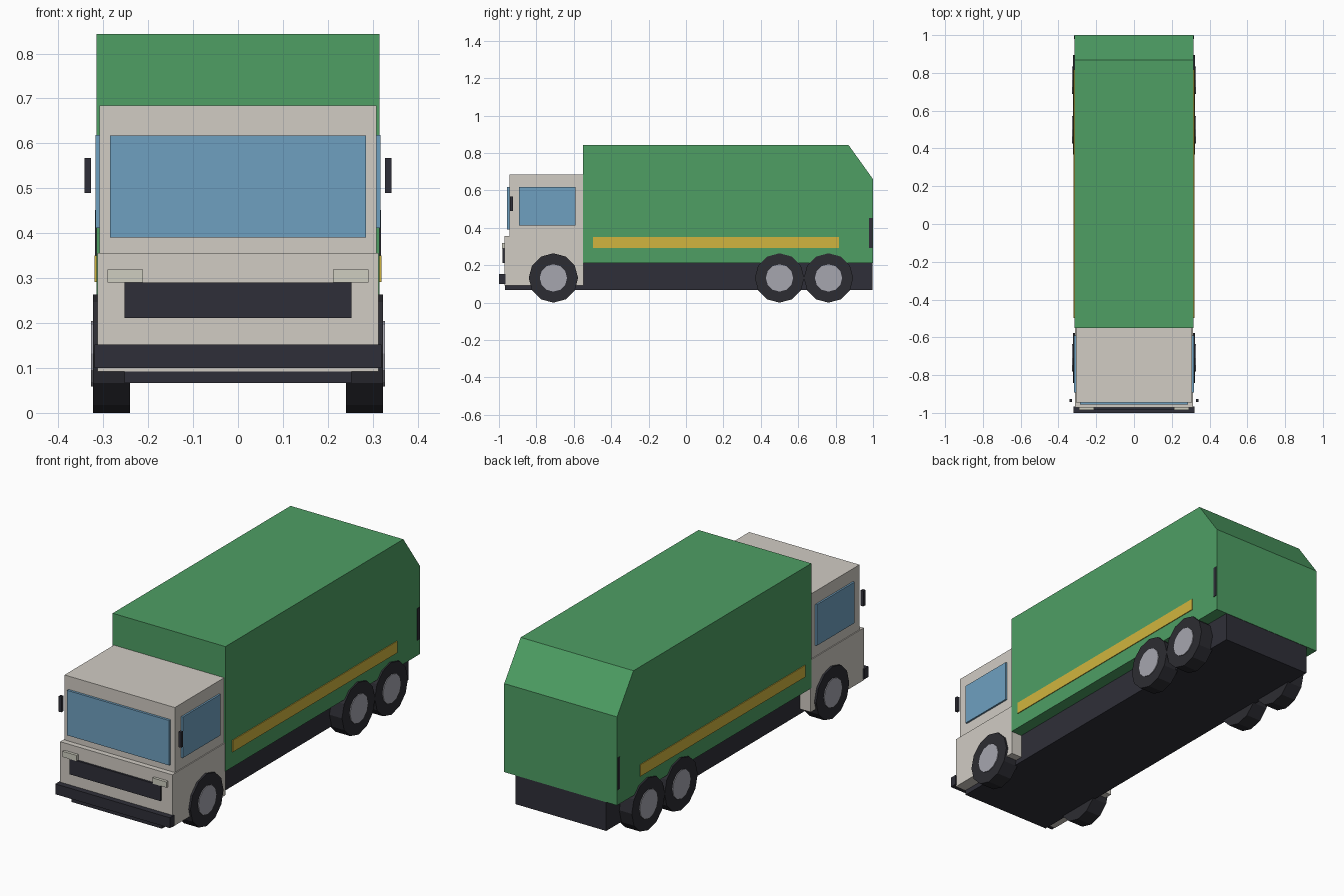
import bpy, bmesh, math

cube = bpy.data.objects.get("Cube")
if cube:
    bpy.data.objects.remove(cube, do_unlink=True)


def linear(c):
    c /= 255
    return c / 12.92 if c <= 0.04045 else ((c + 0.055) / 1.055) ** 2.4


def material(name, r, g, b):
    m = bpy.data.materials.new(name)
    m.use_nodes = True
    col = (linear(r), linear(g), linear(b), 1)
    m.diffuse_color = col
    m.node_tree.nodes["Principled BSDF"].inputs["Base Color"].default_value = col
    return m


GREEN = material("body green", 78, 159, 100)
CREAM = material("cab off white", 209, 204, 196)
GLASS = material("window blue", 111, 160, 192)
YELLOW = material("stripe yellow", 209, 181, 62)
DARK = material("trim charcoal", 47, 47, 56)
TYRE = material("tyre black", 44, 44, 50)
STEEL = material("hub grey", 166, 166, 175)
LAMP = material("headlight pale", 207, 206, 192)


def finish(name, bm, mat):
    bmesh.ops.recalc_face_normals(bm, faces=bm.faces)
    me = bpy.data.meshes.new(name)
    bm.to_mesh(me)
    bm.free()
    me.materials.append(mat)
    ob = bpy.data.objects.new(name, me)
    bpy.context.collection.objects.link(ob)
    return ob


def prism(name, x0, x1, profile, mat):
    """Side profile of (y, z) points extruded from x0 to x1."""
    bm = bmesh.new()
    face = bm.faces.new([bm.verts.new((x0, y, z)) for y, z in profile])
    ext = bmesh.ops.extrude_face_region(bm, geom=[face])
    for v in ext["geom"]:
        if isinstance(v, bmesh.types.BMVert):
            v.co.x = x1
    return finish(name, bm, mat)


def box(name, x, y, z, mat):
    return prism(name, x[0], x[1],
                 [(y[0], z[0]), (y[1], z[0]), (y[1], z[1]), (y[0], z[1])], mat)


def pair(name, x, y, z, mat):
    """The same box on both sides."""
    box("left_" + name, x, y, z, mat)
    box("right_" + name, (-x[1], -x[0]), y, z, mat)


def disc(name, x0, x1, y, z, radius, mat):
    """Faceted cylinder lying along x."""
    pts = [(y + radius * math.cos(math.tau * i / 12),
            z + radius * math.sin(math.tau * i / 12)) for i in range(12)]
    return prism(name, x0, x1, pts, mat)


# Chassis and refuse body with sloped tail
box("chassis", (-0.253, 0.253), (-0.968, 0.998), (0.067, 0.22), DARK)
prism("refuse_body", -0.315, 0.315,
      [(-0.55, 0.213), (1, 0.213), (1, 0.66), (0.869, 0.843), (-0.55, 0.843)], GREEN)
pair("stripe", (0.312, 0.319), (-0.497, 0.818), (0.291, 0.35), YELLOW)
pair("tail_marker", (0.31, 0.318), (0.979, 0.997), (0.291, 0.452), DARK)

# Cab
box("lower_cab", (-0.313, 0.313), (-0.971, -0.548), (0.092, 0.356), CREAM)
box("upper_cab", (-0.308, 0.308), (-0.944, -0.548), (0.35, 0.684), CREAM)
box("windshield", (-0.285, 0.285), (-0.956, -0.94), (0.39, 0.617), GLASS)
pair("side_window", (0.3, 0.317), (-0.893, -0.591), (0.412, 0.619), GLASS)
pair("mirror", (0.327, 0.342), (-0.942, -0.926), (0.489, 0.567), DARK)

# Nose details
box("grille", (-0.253, 0.253), (-0.981, -0.965), (0.211, 0.29), DARK)
pair("headlight", (0.212, 0.29), (-0.985, -0.965), (0.29, 0.319), LAMP)
box("bumper", (-0.32, 0.32), (-1, -0.965), (0.1, 0.152), DARK)

# Wheels: one front axle, two rear axles
for axle, y in (("front", -0.709), ("middle", 0.5), ("rear", 0.762)):
    for side, s in (("left", 1), ("right", -1)):
        disc(f"{axle}_{side}_tyre", s * 0.24, s * 0.323, y, 0.132, 0.132, TYRE)
        disc(f"{axle}_{side}_hub", s * 0.3, s * 0.327, y, 0.132, 0.073, STEEL)
